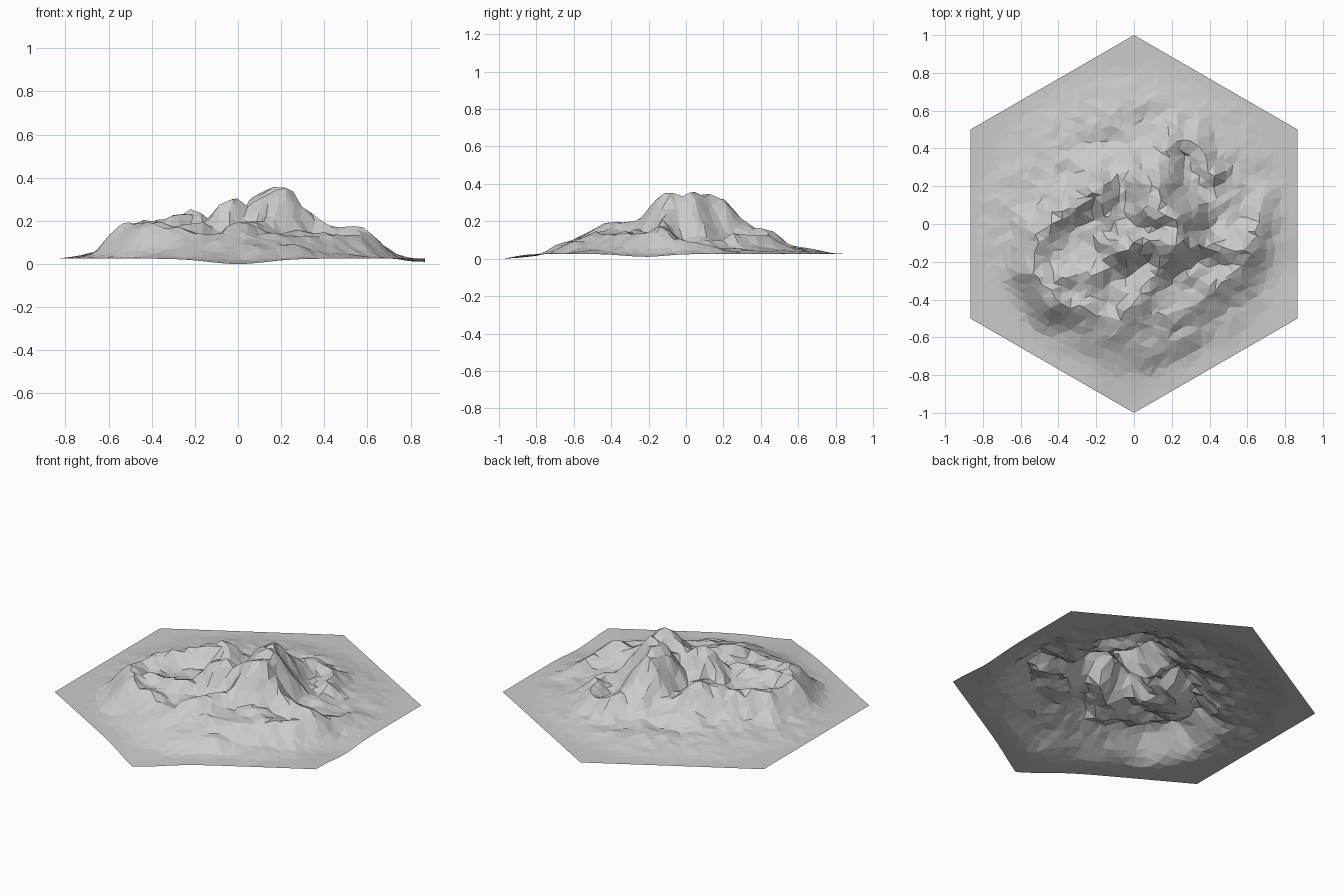
import bpy, bmesh, math, random
from mathutils import Vector, noise

if "Cube" in bpy.data.objects:
    bpy.data.objects.remove(bpy.data.objects["Cube"])

random.seed(4)
N = 20                                   # grid steps from centre to corner
A = Vector((0, 1))
B = Vector((math.cos(math.radians(30)), 0.5))

# Ridge lines: (falloff width, [(x, y, height), ...])
RIDGES = [
    (0.17, [(0.21, -0.09, .36), (0.22, 0.02, .35), (0.12, 0.08, .37), (0.11, 0.20, .33), (0.10, 0.30, .21)]),  # summit
    (0.13, [(0.20, -0.10, .34), (0.05, -0.09, .29), (-0.05, -0.12, .33), (-0.13, -0.10, .23)]),  # west shoulder
    (0.14, [(0.19, -0.12, .33), (0.13, -0.25, .22), (0.05, -0.37, .20), (-0.03, -0.46, .17)]),   # south spur
    (0.12, [(0.24, -0.08, .33), (0.34, -0.11, .23), (0.45, -0.12, .18), (0.57, -0.13, .17)]),    # east spur
    (0.14, [(0.57, -0.13, .16), (0.52, -0.26, .14), (0.36, -0.38, .13), (0.16, -0.48, .15)]),    # south-east rim
    (0.14, [(-0.13, 0.04, .20), (-0.20, 0.18, .26), (-0.34, 0.08, .22), (-0.50, -0.06, .19)]),   # west ridge
    (0.13, [(-0.50, -0.06, .18), (-0.53, -0.24, .19), (-0.42, -0.41, .20), (-0.24, -0.44, .17)]),  # south-west rim
    (0.15, [(-0.38, -0.30, .18), (-0.22, -0.27, .18), (-0.03, -0.14, .22)]),                     # inner rib
    (0.13, [(0.15, 0.30, .19), (0.20, 0.46, .14), (0.32, 0.42, .14), (0.40, 0.26, .14)]),        # north knolls
    (0.10, [(0.68, 0.16, .07), (0.65, 0.00, .10), (0.60, -0.15, .13)]),                          # east foot
    (0.11, [(-0.08, -0.58, .10), (0.08, -0.66, .09), (0.26, -0.58, .10)]),                       # south foot
]


def smooth(a, b, t):
    t = min(1, max(0, (t - a) / (b - a)))
    return t * t * (3 - 2 * t)


def ridge_height(p, width, pts):
    best = 0
    for a, b in zip(pts, pts[1:]):
        pa, pb = Vector(a[:2]), Vector(b[:2])
        d = pb - pa
        t = min(1, max(0, (p - pa).dot(d) / d.dot(d)))
        dist = (p - pa - d * t).length
        best = max(best, (a[2] + (b[2] - a[2]) * t) * math.exp(-(dist / width) ** 1.6))
    return best


def height(p):
    r = p.length
    # gently uneven rim, dipping at the front corner and the east edge
    rim = 0.029
    rim -= 0.025 * math.exp(-((p - Vector((0, -1))).length / 0.22) ** 2)
    rim -= 0.015 * math.exp(-((p - Vector((0.87, -0.22))).length / 0.15) ** 2)
    # apron of foothills, plus blended ridges
    core = (p - Vector((-0.02, -0.12))).length
    apron = 0.035 * (1 - smooth(0.55, 0.86, r)) + 0.075 * (1 - smooth(0.35, 0.64, core))
    peaks = [ridge_height(p, w, pts) - rim for w, pts in RIDGES] + [apron]
    h = sum(max(0, k) ** 7 for k in peaks) ** (1 / 7)
    h *= 1 - smooth(0.74, 0.88, r)
    # craggy noise, strongest on the mountain
    q = Vector((p.x, p.y, 0.3))
    crag = noise.noise(q * 6) * 0.6 + noise.noise(q * 13) * 0.8
    h += crag * (0.022 * (1 - smooth(0.45, 0.75, r)) + 0.009 * (1 - smooth(0.72, 0.88, r)))
    return min(rim + max(h, 0), 0.362 + 0.025 * noise.noise(q * 15))


# Hexagonal terrain sheet with irregular inner points
bm = bmesh.new()
grid = {}
for i in range(-N, N + 1):
    for j in range(-N, N + 1):
        if abs(i + j) > N:
            continue
        p = (A * i + B * j) / N
        if max(abs(i), abs(j), abs(i + j)) < N:
            p += Vector((random.uniform(-1, 1), random.uniform(-1, 1))) * 0.32 / N
        grid[i, j] = bm.verts.new((p.x, p.y, height(p)))
for i in range(-N, N):
    for j in range(-N, N):
        for tri in (((i, j), (i, j + 1), (i + 1, j)),
                    ((i + 1, j), (i, j + 1), (i + 1, j + 1))):
            if all(k in grid for k in tri):
                bm.faces.new([grid[k] for k in tri])

# Rest on the ground
low = min(v.co.z for v in bm.verts)
for v in bm.verts:
    v.co.z -= low

mesh = bpy.data.meshes.new("mountain_tile")
bm.to_mesh(mesh)
bm.free()
bpy.context.collection.objects.link(bpy.data.objects.new("mountain_tile", mesh))
